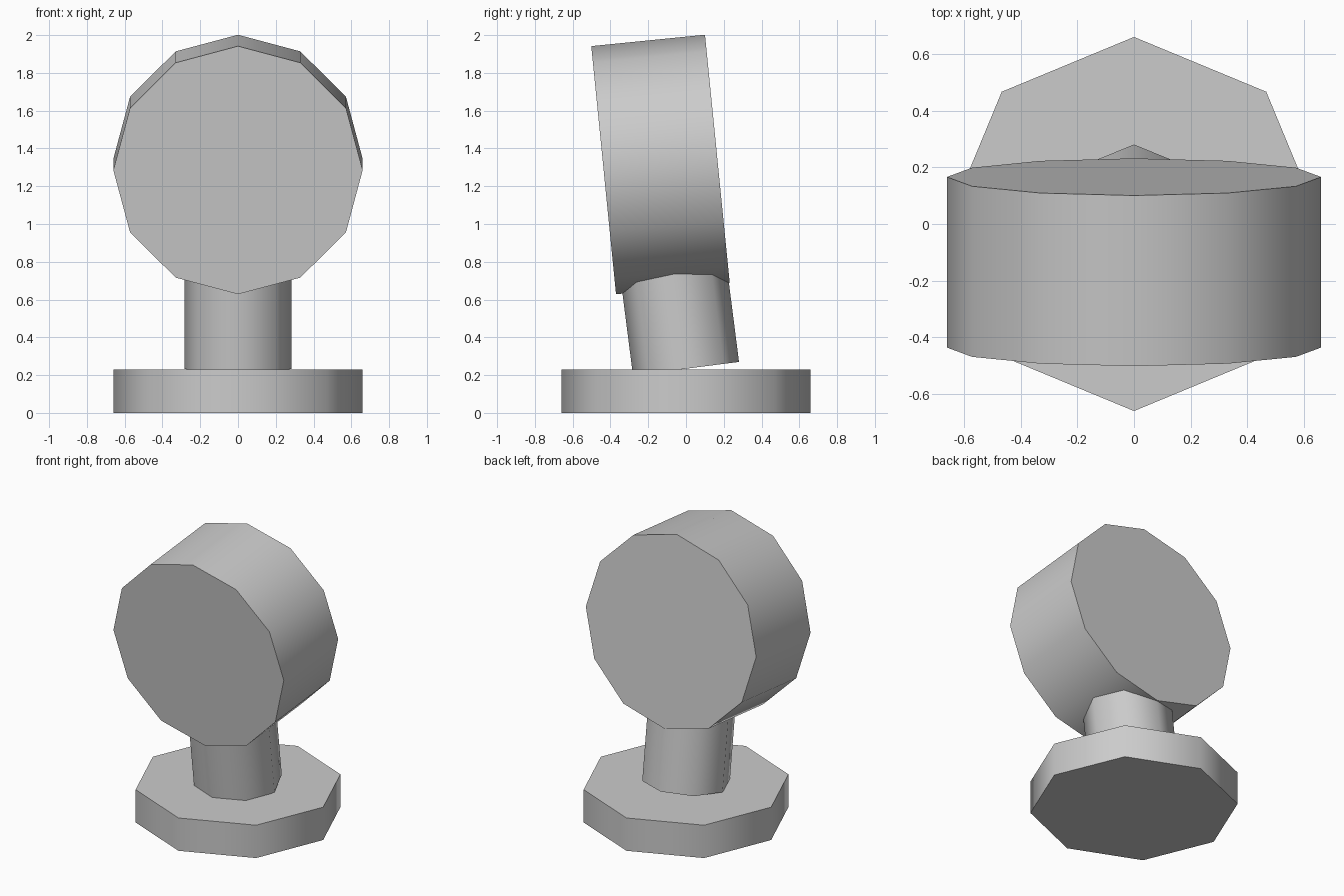
import bpy
from math import radians
from mathutils import Matrix, Vector

default_cube = bpy.data.objects.get("Cube")
if default_cube:
    bpy.data.objects.remove(default_cube, do_unlink=True)

GREY = (0.6, 0.6, 0.6, 1.0)
grey = bpy.data.materials.new("plain grey")
grey.use_nodes = True
grey.diffuse_color = GREY
shader = next(n for n in grey.node_tree.nodes if n.type == "BSDF_PRINCIPLED")
shader.inputs["Base Color"].default_value = GREY


def add_prism(name, sides, radius, depth, center, tilt=0.0):
    """Capped cylinder leaning about the x axis, smooth walls and sharp rims."""
    bpy.ops.mesh.primitive_cylinder_add(
        vertices=sides, radius=radius, depth=depth,
        location=center, rotation=(radians(tilt), 0, 0))
    part = bpy.context.object
    part.name = name
    part.data.name = name
    part.data.materials.append(grey)
    bpy.ops.object.shade_smooth_by_angle(angle=radians(60))
    return part


# Flat octagonal foot
add_prism("base", 8, 0.66, 0.23, (0, 0, 0.115))

# Leaning neck, its lower end dipping into the base at the front
neck_tilt, neck_length = 7.3, 0.65
neck_axis = Matrix.Rotation(radians(neck_tilt), 3, "X") @ Vector((0, 0, 1))
neck_foot = Vector((0, 0, 0.234))
add_prism("neck", 8, 0.283, neck_length,
          neck_foot + neck_axis * neck_length / 2, neck_tilt)

# Twelve-sided drum head facing the front, leaning slightly forward
add_prism("head", 12, 0.66, 0.605, (0, -0.135, 1.315), -84.3)
